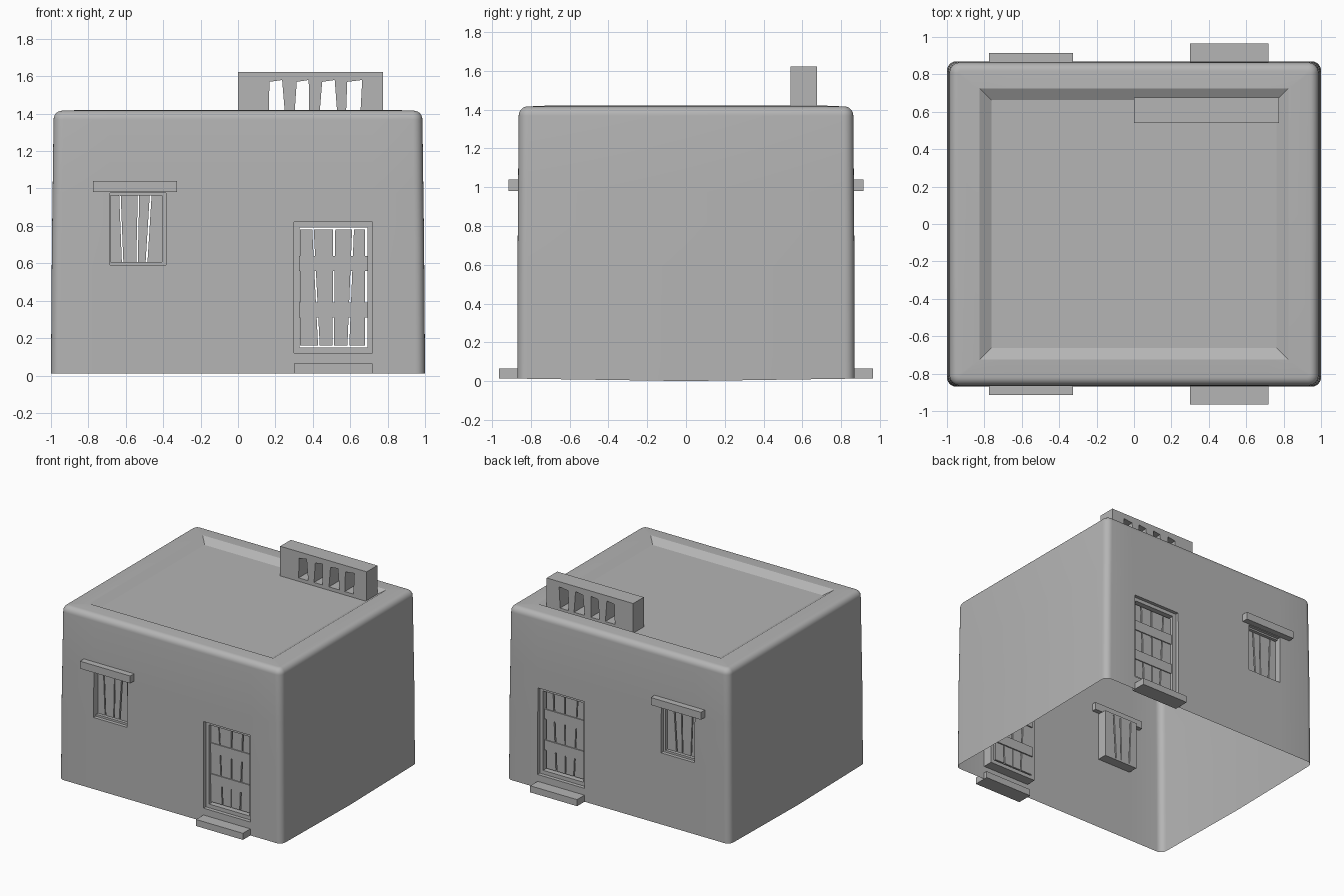
import bpy, bmesh, math
from mathutils import Vector

if "Cube" in bpy.data.objects:
    bpy.data.objects.remove(bpy.data.objects["Cube"])

# openings shared by front and back walls: (x0, x1, z0, z1)
DOOR = (0.30, 0.72, 0.12, 0.82)
WINDOW = (-0.685, -0.385, 0.59, 0.975)

clay = bpy.data.materials.new("dark_clay")
clay.diffuse_color = (0.46, 0.46, 0.46, 1)
clay.use_nodes = True
clay.node_tree.nodes["Principled BSDF"].inputs["Base Color"].default_value = clay.diffuse_color


def finish(bm, name, smooth=False, mirror=False):
    bmesh.ops.recalc_face_normals(bm, faces=bm.faces)
    me = bpy.data.meshes.new(name)
    bm.to_mesh(me)
    bm.free()
    me.materials.append(clay)
    ob = bpy.data.objects.new(name, me)
    bpy.context.collection.objects.link(ob)
    if mirror:
        m = ob.modifiers.new("Mirror", 'MIRROR')
        m.use_axis = (False, True, False)
    if smooth:
        bpy.context.view_layer.objects.active = ob
        ob.select_set(True)
        bpy.ops.object.shade_smooth_by_angle(angle=math.radians(27))
        ob.select_set(False)
    return ob


def prism(bm, pts, y0, y1):
    """Extrude an xz outline from y0 to y1."""
    f = bm.faces.new([bm.verts.new((x, y0, z)) for x, z in pts])
    r = bmesh.ops.extrude_face_region(bm, geom=[f])
    bmesh.ops.translate(bm, vec=(0, y1 - y0, 0),
                        verts=[v for v in r["geom"] if isinstance(v, bmesh.types.BMVert)])


def box(bm, x0, x1, z0, z1, y0, y1):
    prism(bm, [(x0, z0), (x1, z0), (x1, z1), (x0, z1)], y0, y1)


def ring(bm, hx, hy, z, r, n=6):
    """Rounded rectangle loop."""
    vs = []
    for k, (sx, sy) in enumerate([(1, 1), (-1, 1), (-1, -1), (1, -1)]):
        for i in range(n + 1):
            a = math.pi / 2 * (k + i / n)
            vs.append(bm.verts.new((sx * (hx - r) + r * math.cos(a),
                                    sy * (hy - r) + r * math.sin(a), z)))
    return vs


# adobe shell: tapered walls, soft top edge, sunken roof, open underneath
bm = bmesh.new()
prof = [(1.0, .870, .012, .05), (.995, .868, .7, .05)]
for i in range(8):
    a = math.pi / 2 * i / 7
    c, s = math.cos(a), math.sin(a)
    prof.append((.940 + .046 * c, .817 + .046 * c, 1.368 + .048 * s, .012 + .04 * c))
prof += [(.825, .725, 1.42, 0), (.762, .662, 1.382, 0)]
rings = [ring(bm, *p) for p in prof]
for a, b in zip(rings, rings[1:]):
    for i in range(len(a)):
        j = (i + 1) % len(a)
        bm.faces.new((a[i], a[j], b[j], b[i]))
bm.faces.new(rings[-1])
bmesh.ops.remove_doubles(bm, verts=bm.verts, dist=1e-5)

# side walls sag slightly to the ground in the middle
side = [e for e in bm.edges if all(v.co.z < .02 and abs(v.co.x) > .999 for v in e.verts)
        and e.calc_length() > 1]
for v in bmesh.ops.bisect_edges(bm, edges=side, cuts=1)["geom_split"]:
    if isinstance(v, bmesh.types.BMVert) and abs(v.co.y) < .01:
        v.co.z = 0

# cut the openings and fold their edges inwards as reveals
for x0, x1, z0, z1 in (DOOR, WINDOW):
    for co, no in (((x0, 0, 0), (1, 0, 0)), ((x1, 0, 0), (1, 0, 0)),
                   ((0, 0, z0), (0, 0, 1)), ((0, 0, z1), (0, 0, 1))):
        bmesh.ops.bisect_plane(bm, geom=bm.verts[:] + bm.edges[:] + bm.faces[:],
                               plane_co=co, plane_no=no)
holes = []
for f in bm.faces:
    c = f.calc_center_median()
    if abs(c.y) > 0.8 and any(o[0] < c.x < o[1] and o[2] < c.z < o[3] for o in (DOOR, WINDOW)):
        holes.append(f)
bmesh.ops.delete(bm, geom=holes, context='FACES')
rim = [e for e in bm.edges if e.is_boundary and min(v.co.z for v in e.verts) > 0.05]
r = bmesh.ops.extrude_edge_only(bm, edges=rim)
for v in r["geom"]:
    if isinstance(v, bmesh.types.BMVert):
        v.co.y = math.copysign(0.80, v.co.y)
finish(bm, "adobe_walls", smooth=True)


def frame(name, o, i, y0, y1):
    """Four bars between outer rectangle o and inner rectangle i."""
    bm = bmesh.new()
    box(bm, o[0], i[0], o[2], o[3], y0, y1)
    box(bm, i[1], o[1], o[2], o[3], y0, y1)
    box(bm, i[0], i[1], o[2], i[2], y0, y1)
    box(bm, i[0], i[1], i[3], o[3], y0, y1)
    finish(bm, name, mirror=True)


def planks(name, spans, z0, z1, y0, y1):
    """Uneven boards: (left bottom, right bottom, left top, right top)."""
    bm = bmesh.new()
    for lb, rb, lt, rt in spans:
        prism(bm, [(lb, z0), (rb, z0), (rt, z1), (lt, z1)], y0, y1)
    finish(bm, name, mirror=True)


# doors
frame("door_frame", DOOR, (0.33, 0.692, 0.15, 0.792), -0.84, -0.79)
planks("door_planks", [(.331, .428, .331, .397), (.437, .506, .405, .508),
                       (.512, .585, .520, .61), (.595, .678, .620, .678)],
       0.16, 0.78, -0.815, -0.79)
bm = bmesh.new()
for z in (0.31, 0.56):
    box(bm, 0.325, 0.695, z, z + 0.08, -0.823, -0.78)
finish(bm, "door_battens", mirror=True)

# windows
frame("window_frame", WINDOW, (-0.683, -0.405, 0.606, 0.962), -0.84, -0.79)
planks("window_shutter", [(-.683, -.621, -.683, -.635), (-.613, -.544, -.627, -.536),
                          (-.536, -.494, -.528, -.472), (-.484, -.404, -.462, -.404)],
       0.606, 0.962, -0.815, -0.79)

# lintels above windows, steps below doors
bm = bmesh.new()
box(bm, -0.775, -0.325, 0.98, 1.04, -0.915, -0.83)
finish(bm, "window_lintel", mirror=True)
bm = bmesh.new()
box(bm, 0.30, 0.72, 0.012, 0.065, -0.965, -0.84)
finish(bm, "door_step", mirror=True)

# roof vent with four through slots above a low sill
zb, zt = 1.41, 1.58
pts = [(0, 1.622), (0, zb)]
for lb, lt, rt, rb in ((.165, .168, .236, .25), (.303, .314, .378, .38),
                       (.437, .45, .517, .53), (.578, .584, .664, .655)):
    pts += [(lb, zb), (lt, zt - .01), (rt, zt), (rb, zb)]
pts += [(.775, zb), (.775, 1.622)]
bm = bmesh.new()
prism(bm, pts, 0.54, 0.675)
box(bm, 0, .775, 1.38, zb, 0.54, 0.675)
bmesh.ops.remove_doubles(bm, verts=bm.verts, dist=1e-5)
finish(bm, "roof_vent")
